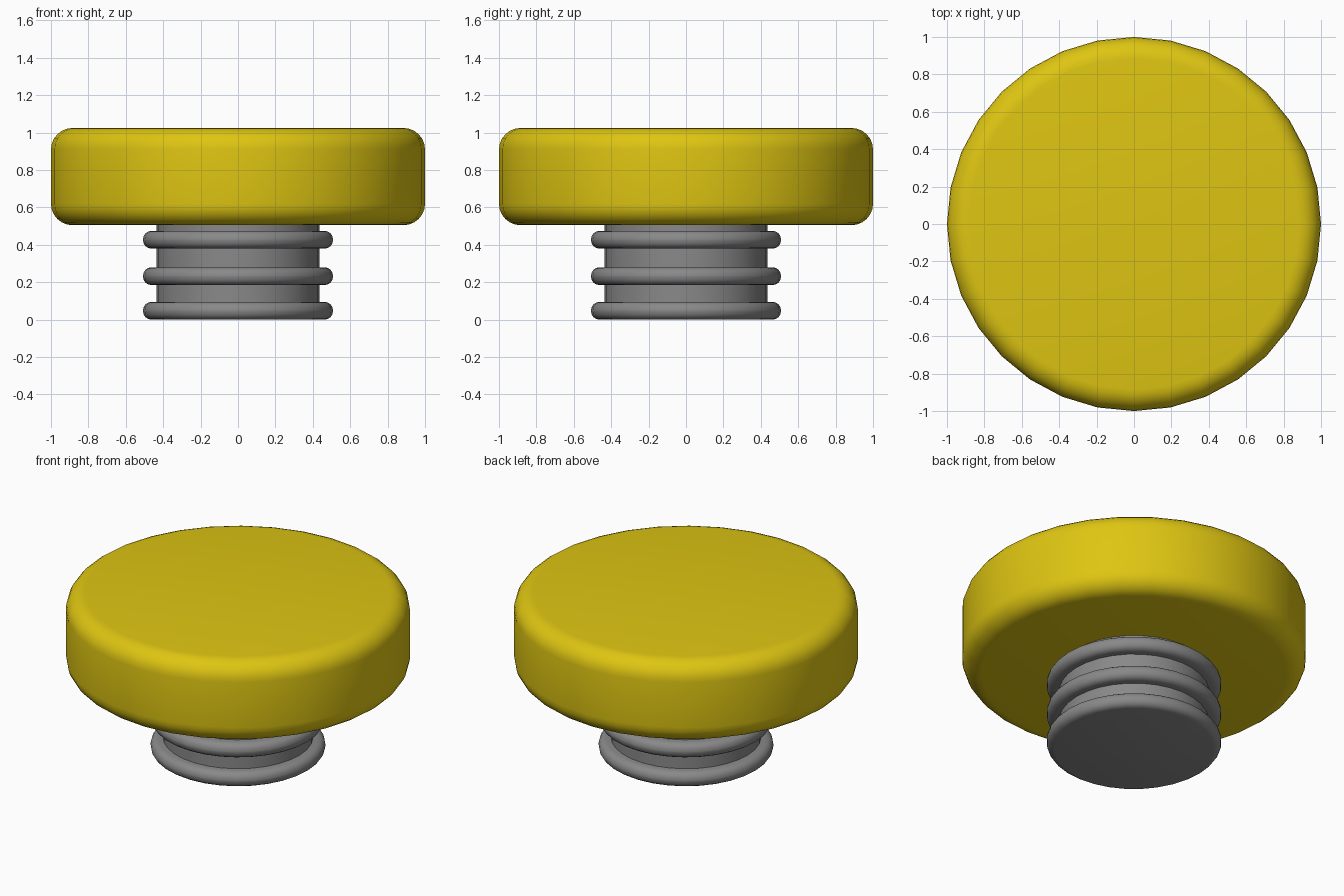
import bpy
import math

if "Cube" in bpy.data.objects:
    bpy.data.objects.remove(bpy.data.objects["Cube"])


def make_material(name, color):
    mat = bpy.data.materials.new(name)
    mat.diffuse_color = (*color, 1.0)
    mat.use_nodes = True
    mat.node_tree.nodes["Principled BSDF"].inputs["Base Color"].default_value = mat.diffuse_color
    return mat


def make_disc(name, radius, z0, z1, mat, bevel=0.0, segments=4):
    """Upright cylinder between two heights, with optional rounded rims."""
    bpy.ops.mesh.primitive_cylinder_add(
        vertices=32, radius=radius, depth=z1 - z0, location=(0, 0, (z0 + z1) / 2))
    obj = bpy.context.object
    obj.name = name
    obj.data.materials.append(mat)
    if bevel:
        mod = obj.modifiers.new("rounded_rims", 'BEVEL')
        mod.width = bevel
        mod.segments = segments
        mod.limit_method = 'ANGLE'
        mod.angle_limit = math.radians(40)
        bpy.ops.object.modifier_apply(modifier=mod.name)
    bpy.ops.object.shade_smooth_by_angle(angle=math.radians(40))
    return obj


yellow = make_material("yellow", (0.73, 0.56, 0.006))
grey = make_material("grey", (0.25, 0.25, 0.25))

# Wide rounded cap
make_disc("cap", 1.0, 0.505, 1.025, yellow, 0.115, 6)

# Narrow stem running up into the cap
make_disc("stem", 0.436, 0.03, 0.54, grey)

# Three rounded sealing rings, the lowest closing the bottom
for i, z in enumerate((0.0, 0.185, 0.38)):
    make_disc(f"seal_ring_{i + 1}", 0.508, z, z + 0.095, grey, 0.045)
